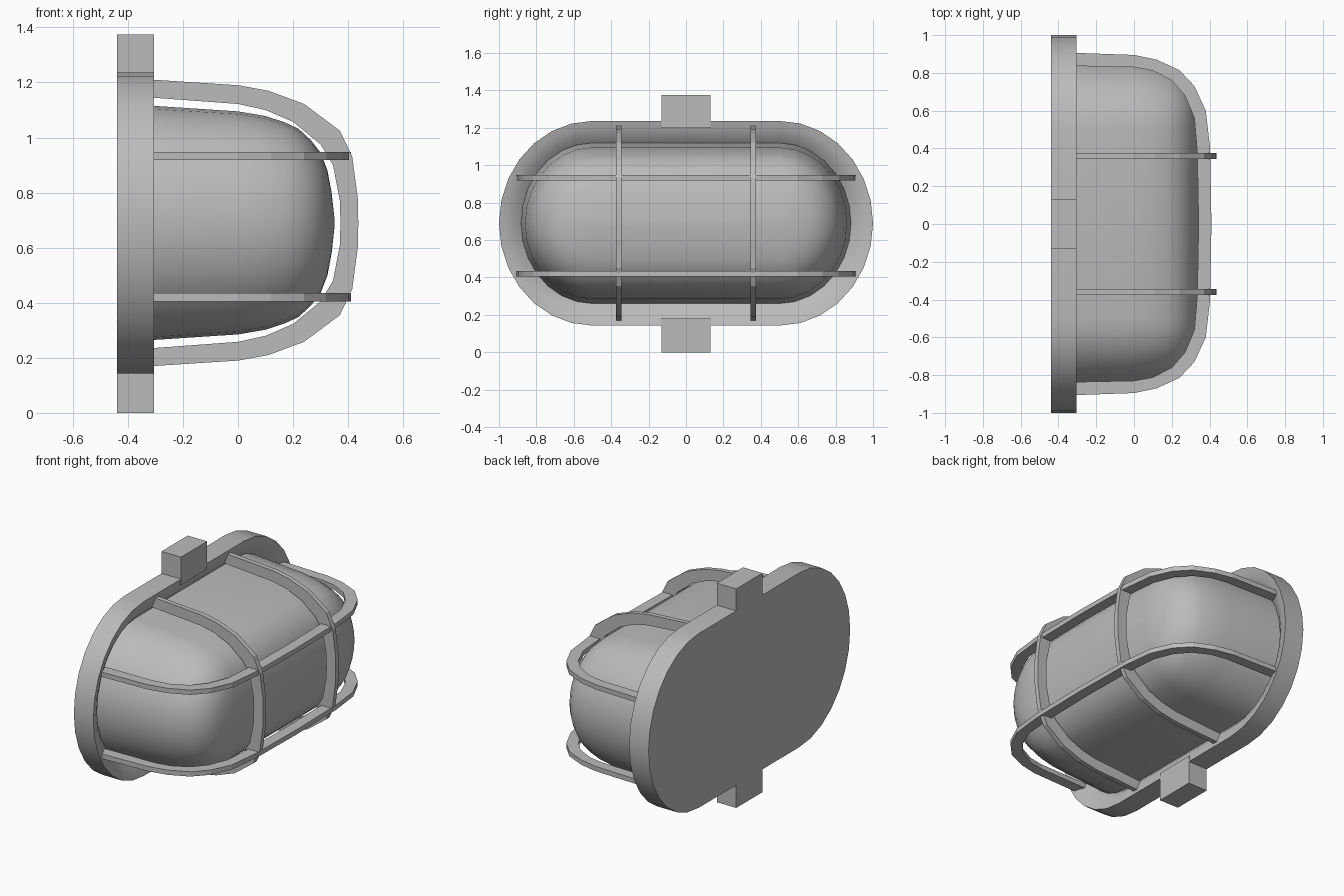
import bpy, bmesh, math

MID = 0.69        # height of the lamp's centre line
STRAIGHT = 0.5    # half length of the straight run between the round ends

cube = bpy.data.objects.get("Cube")
if cube:
    bpy.data.objects.remove(cube)

grey = bpy.data.materials.new("grey")
grey.use_nodes = True
grey.diffuse_color = (0.5, 0.5, 0.5, 1)
grey.node_tree.nodes["Principled BSDF"].inputs["Base Color"].default_value = (0.5, 0.5, 0.5, 1)


def finish(name, bm, smooth_angle=None):
    bmesh.ops.recalc_face_normals(bm, faces=bm.faces)
    mesh = bpy.data.meshes.new(name)
    bm.to_mesh(mesh)
    bm.free()
    mesh.materials.append(grey)
    obj = bpy.data.objects.new(name, mesh)
    bpy.context.collection.objects.link(obj)
    if smooth_angle:
        bpy.ops.object.select_all(action='DESELECT')
        obj.select_set(True)
        bpy.context.view_layer.objects.active = obj
        bpy.ops.object.shade_smooth_by_angle(angle=math.radians(smooth_angle))
    return obj


def loft(name, rings, segments=14):
    """Skin a stack of stadium rings given as (x, end radius, half height)."""
    bm = bmesh.new()
    loops = []
    for x, ry, rz in rings:
        loop = []
        for side in (1, -1):
            for i in range(segments + 1):
                a = math.pi * (i / segments - 0.5)
                loop.append(bm.verts.new((x, side * (STRAIGHT + ry * math.cos(a)),
                                          MID + side * rz * math.sin(a))))
        loops.append(loop)
    count = len(loops[0])
    for low, high in zip(loops, loops[1:]):
        for i in range(count):
            j = (i + 1) % count
            bm.faces.new((low[i], low[j], high[j], high[i]))
    bm.faces.new(loops[0])
    bm.faces.new(loops[-1])
    return finish(name, bm, 35)


def guard_bar(name, outer, inner, place, thickness=0.03):
    """Bent flat bar: mirrored (x, offset) outlines, placed in space by a rule."""
    def both(half):
        return half + [(x, -o) for x, o in reversed(half) if o > 0]
    bm = bmesh.new()
    sections = []
    for p, q in zip(both(outer), both(inner)):
        sections.append([bm.verts.new(place(x, o, t))
                         for (x, o), t in ((p, -thickness / 2), (p, thickness / 2),
                                           (q, thickness / 2), (q, -thickness / 2))])
    for a, b in zip(sections, sections[1:]):
        for i in range(4):
            j = (i + 1) % 4
            bm.faces.new((a[i], a[j], b[j], b[i]))
    bm.faces.new(sections[0])
    bm.faces.new(sections[-1])
    return finish(name, bm)


# Back plate with a shallow dished front
loft("back_plate", [(-0.44, 0.5, 0.547), (-0.305, 0.5, 0.547), (-0.315, 0.46, 0.505),
                    (-0.335, 0.42, 0.46), (-0.365, 0.38, 0.425)])

# Domed cover
dome = [(-0.37, 0.43), (-0.305, 0.425), (0, 0.405), (0.1, 0.388), (0.17, 0.365),
        (0.22, 0.342), (0.265, 0.3), (0.3, 0.255), (0.325, 0.19), (0.34, 0.11), (0.35, 0.02)]
loft("dome_cover", [(x, r * 0.89, r) for x, r in dome])

# Mounting tabs above and below
for name, low, high in (("top_tab", 1.2, 1.375), ("bottom_tab", 0, 0.18)):
    bm = bmesh.new()
    bmesh.ops.create_cube(bm, size=1)
    for v in bm.verts:
        v.co = (-0.3725 + v.co.x * 0.135, v.co.y * 0.26, high if v.co.z > 0 else low)
    finish(name, bm)

# Guard bars running over the cover from top to bottom
outer = [(-0.34, 0.522), (0, 0.5), (0.11, 0.48), (0.24, 0.432), (0.37, 0.335),
         (0.415, 0.24), (0.435, 0.09), (0.437, 0)]
inner = [(-0.34, 0.457), (0, 0.432), (0.1, 0.41), (0.2, 0.367), (0.3, 0.285),
         (0.345, 0.21), (0.37, 0.08), (0.372, 0)]
for name, y in (("front_upright_bar", -0.36), ("rear_upright_bar", 0.36)):
    guard_bar(name, outer, inner, lambda x, o, t: (x, y + t, MID + o))

# Guard bars running along the cover from end to end
outer = [(-0.34, 0.907), (0, 0.895), (0.12, 0.87), (0.24, 0.815), (0.32, 0.73),
         (0.38, 0.6), (0.403, 0.4), (0.41, 0)]
inner = [(-0.34, 0.837), (0, 0.83), (0.1, 0.812), (0.2, 0.76), (0.27, 0.68),
         (0.32, 0.56), (0.335, 0.38), (0.342, 0)]
for name, z in (("upper_long_bar", 0.933), ("lower_long_bar", 0.42)):
    guard_bar(name, outer, inner, lambda x, o, t: (x, o, z + t))
